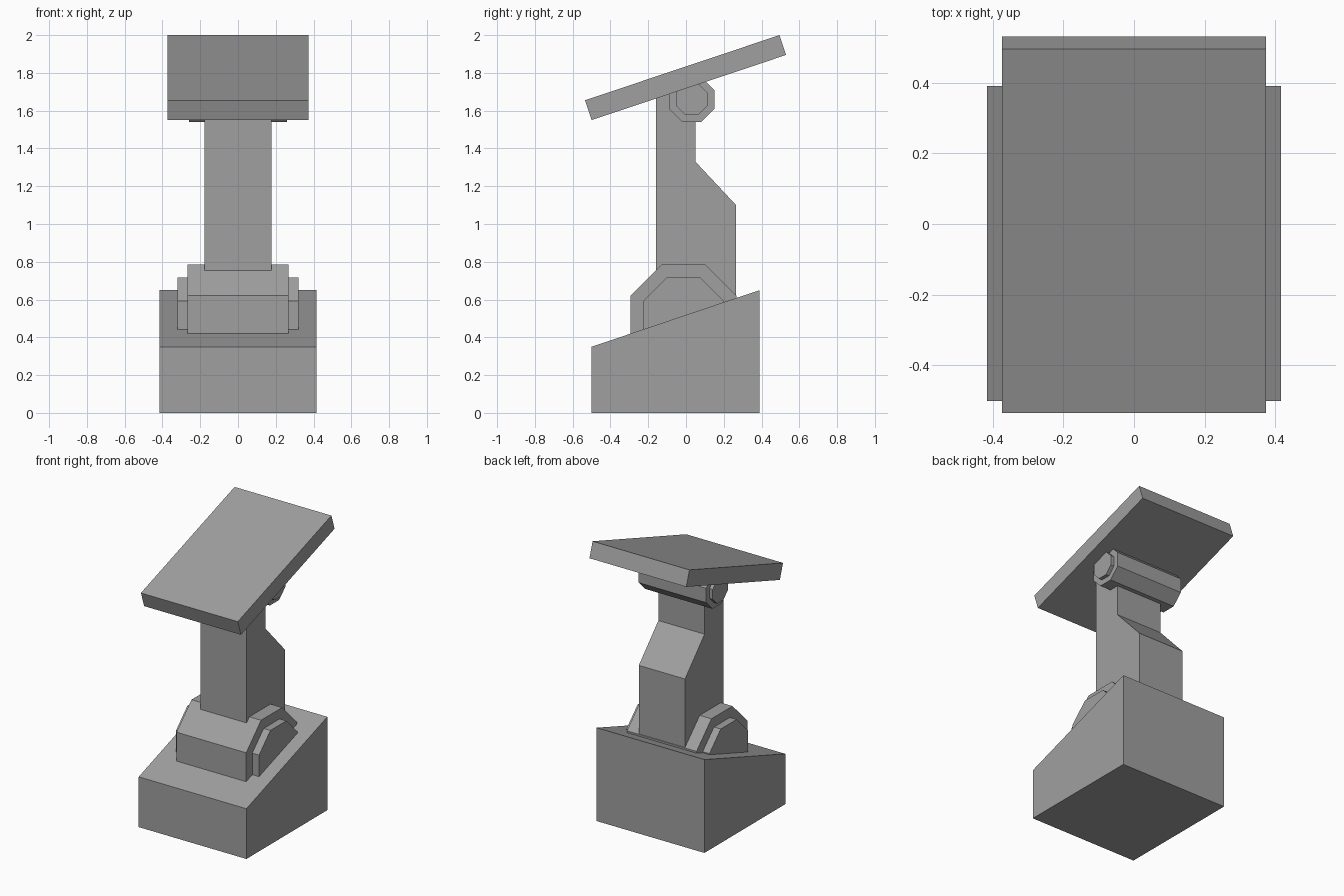
import bpy
import bmesh
from math import pi, cos, sin

cube = bpy.data.objects.get("Cube")
if cube:
    bpy.data.objects.remove(cube, do_unlink=True)

grey = bpy.data.materials.new("plain grey")
grey.use_nodes = True
colour = (0.35, 0.35, 0.35, 1)
grey.diffuse_color = colour
grey.node_tree.nodes["Principled BSDF"].inputs["Base Color"].default_value = colour


def extrude_profile(name, profile, half_width):
    """Solid from a (y, z) outline, centred across x."""
    bm = bmesh.new()
    face = bm.faces.new([bm.verts.new((-half_width, y, z)) for y, z in profile])
    out = bmesh.ops.extrude_face_region(bm, geom=[face])
    for v in out["geom"]:
        if isinstance(v, bmesh.types.BMVert):
            v.co.x = half_width
    bmesh.ops.recalc_face_normals(bm, faces=bm.faces)
    mesh = bpy.data.meshes.new(name)
    bm.to_mesh(mesh)
    bm.free()
    mesh.materials.append(grey)
    obj = bpy.data.objects.new(name, mesh)
    bpy.context.collection.objects.link(obj)
    return obj


def octagon(y, z, apothem):
    r = apothem / cos(pi / 8)
    return [(y + r * cos(a), z + r * sin(a))
            for a in (pi / 8 + i * pi / 4 for i in range(8))]


# Sloped base
extrude_profile("base", [(-.5, 0), (.39, 0), (.39, .65), (-.5, .35)], .415)

# Lower pivot: wide drum with a narrower axle showing at both ends
extrude_profile("lower_pivot", octagon(-.013, .505, .28), .268)
extrude_profile("lower_axle", octagon(-.013, .505, .212), .32)

# Arm with a stepped back
extrude_profile("arm", [(-.16, .5), (.265, .5), (.265, 1.1), (.05, 1.33),
                        (.05, 1.75), (-.16, 1.68)], .178)

# Upper pivot under the panel
extrude_profile("upper_pivot", octagon(.03, 1.66, .12), .26)
extrude_profile("upper_axle", octagon(.03, 1.66, .083), .285)

# Tilted panel
extrude_profile("panel", [(-.535, 1.655), (-.5, 1.55), (.53, 1.895), (.495, 2)], .373)
